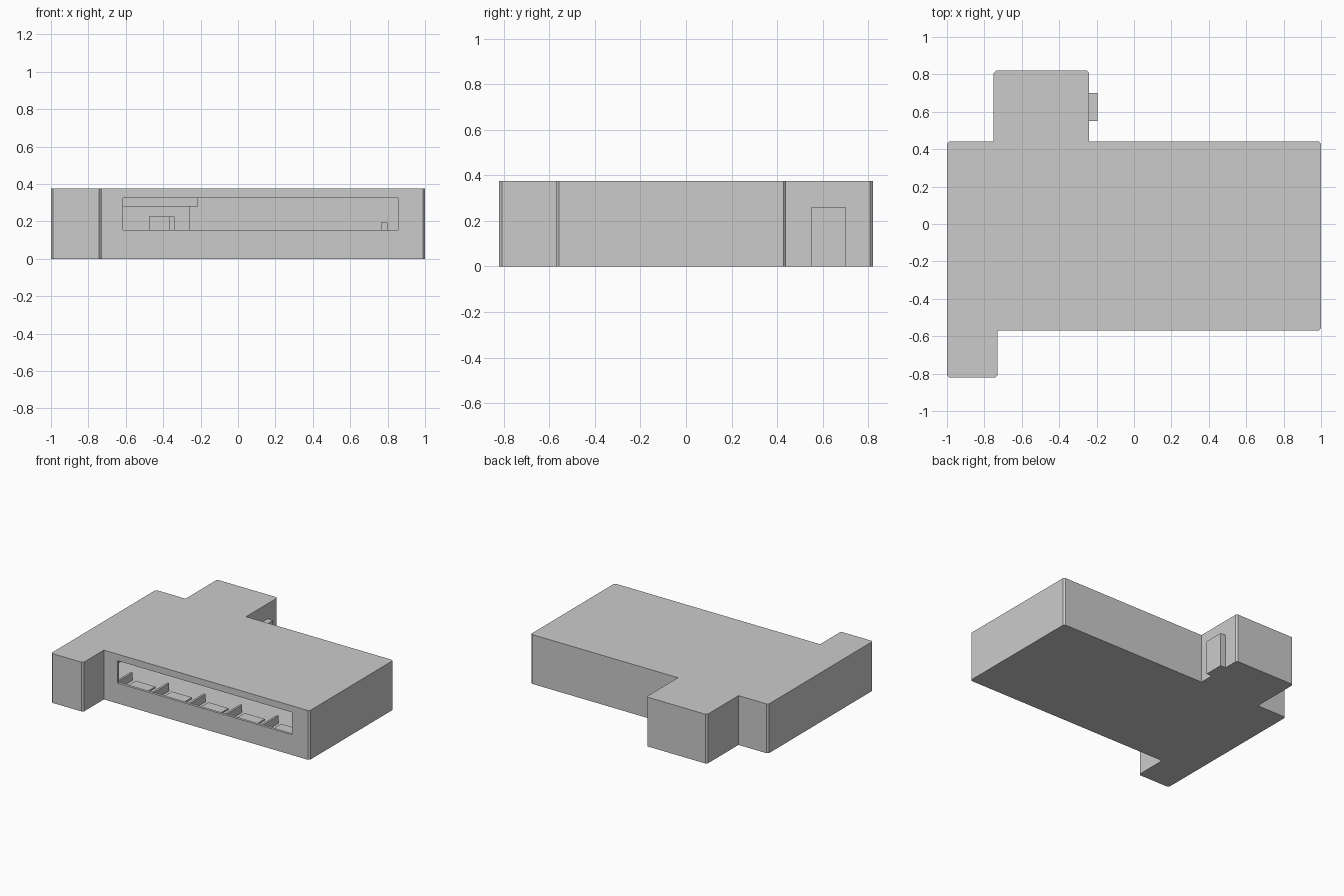
import bpy, bmesh

old = bpy.data.objects.get("Cube")
if old:
    bpy.data.objects.remove(old, do_unlink=True)

grey = bpy.data.materials.new("plain_grey")
grey.use_nodes = True
grey.diffuse_color = (0.6, 0.6, 0.6, 1)
grey.node_tree.nodes["Principled BSDF"].inputs["Base Color"].default_value = (0.6, 0.6, 0.6, 1)


def finish(name, bm):
    mesh = bpy.data.meshes.new(name)
    bm.to_mesh(mesh)
    bm.free()
    mesh.materials.append(grey)
    ob = bpy.data.objects.new(name, mesh)
    bpy.context.scene.collection.objects.link(ob)
    return ob


def box(name, x, y, z):
    """Box from its lower and upper limits on each axis."""
    bm = bmesh.new()
    bmesh.ops.create_cube(bm, size=1)
    for v in bm.verts:
        v.co = [a + (b - a) * (c + 0.5) for (a, b), c in zip((x, y, z), v.co)]
    return finish(name, bm)


def prism(name, outline, height, chamfered):
    """Extrude an outline upwards, trimming the chosen upright corners."""
    bm = bmesh.new()
    face = bm.faces.new([bm.verts.new((x, y, 0)) for x, y in outline])
    up = bmesh.ops.extrude_face_region(bm, geom=[face])["geom"]
    for v in up:
        if isinstance(v, bmesh.types.BMVert):
            v.co.z = height
    corners = [outline[i] for i in chamfered]
    edges = [e for e in bm.edges
             if abs(e.verts[0].co.z - e.verts[1].co.z) > 0.1
             and any(abs(e.verts[0].co.x - x) + abs(e.verts[0].co.y - y) < 1e-4
                     for x, y in corners)]
    bmesh.ops.bevel(bm, geom=edges, offset=0.012, segments=1, affect='EDGES')
    bmesh.ops.recalc_face_normals(bm, faces=bm.faces)
    return finish(name, bm)


def cut(target, *limits):
    """Hollow the target with a box, then discard the box."""
    cutter = box("cutter", *limits)
    cutter.hide_render = True
    mod = target.modifiers.new("cut", 'BOOLEAN')
    mod.operation, mod.solver, mod.object = 'DIFFERENCE', 'EXACT', cutter
    deps = bpy.context.evaluated_depsgraph_get()
    mesh = bpy.data.meshes.new_from_object(target.evaluated_get(deps))
    target.modifiers.clear()
    target.data = mesh
    bpy.data.objects.remove(cutter, do_unlink=True)


# Building shell: main hall, front wing and rear wing in one footprint
footprint = [(-1, -0.82), (-0.73, -0.82), (-0.73, -0.57), (1, -0.57), (1, 0.44),
             (-0.24, 0.44), (-0.24, 0.82), (-0.75, 0.82), (-0.75, 0.44), (-1, 0.44)]
shell = prism("building_shell", footprint, 0.375, (0, 1, 3, 4, 6, 7, 9))

# Rooms and the long front window
inside = (0.006, 0.355)
cut(shell, (-0.98, 0.98), (-0.55, 0.42), inside)
cut(shell, (-0.73, -0.26), (0.40, 0.80), inside)
cut(shell, (-0.98, -0.75), (-0.80, -0.53), inside)
cut(shell, (-0.615, 0.855), (-0.60, -0.53), (0.155, 0.325))

# Side door
box("side_door", (-0.245, -0.195), (0.55, 0.70), (0, 0.26))

# Row of bays behind the window
for i in range(6):
    x = -0.748 + i * 0.307
    box("bay_divider", (x - 0.008, x + 0.008), (-0.55, -0.21), (0.006, 0.065))
    if i < 5:
        box("bay_table_top", (x + 0.067, x + 0.235), (-0.55, -0.26), (0.025, 0.037))
        box("bay_table_base", (x + 0.09, x + 0.21), (-0.55, -0.29), (0.006, 0.025))

# Furniture at the rear of the hall
box("tall_cabinet", (-0.475, -0.37), (0.28, 0.40), (0.006, 0.225))
box("narrow_cabinet", (-0.37, -0.34), (0.26, 0.40), (0.006, 0.225))
box("post", (0.765, 0.80), (0.34, 0.38), (0.006, 0.195))

# Beam plate over the rear wing opening, facing the rear room
bm = bmesh.new()
bm.faces.new([bm.verts.new(p) for p in
              ((-0.75, 0.41, 0.28), (-0.75, 0.41, 0.355),
               (-0.215, 0.41, 0.355), (-0.215, 0.41, 0.28))])
finish("rear_beam", bm)
